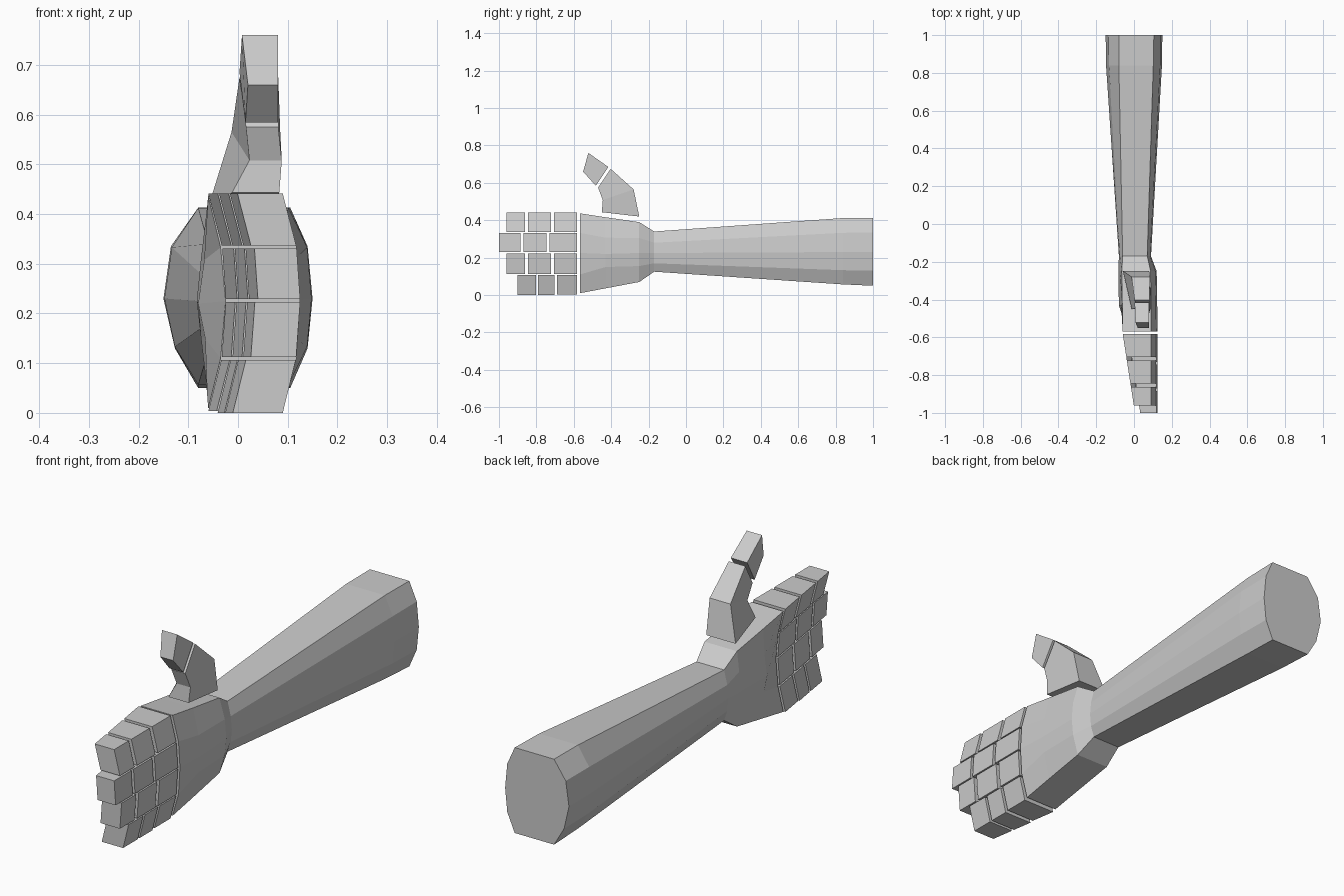
import bpy, bmesh

if "Cube" in bpy.data.objects:
    bpy.data.objects.remove(bpy.data.objects["Cube"])

skin = bpy.data.materials.new("light_grey")
skin.diffuse_color = (0.6, 0.6, 0.6, 1)
skin.use_nodes = True
skin.node_tree.nodes["Principled BSDF"].inputs["Base Color"].default_value = skin.diffuse_color


def loft(name, rings):
    """Join matching closed rings of points into a capped, flat-shaded solid."""
    bm = bmesh.new()
    rows = [[bm.verts.new(p) for p in ring] for ring in rings]
    n = len(rows[0])
    for a, b in zip(rows, rows[1:]):
        for i in range(n):
            j = (i + 1) % n
            bm.faces.new((a[i], a[j], b[j], b[i]))
    bm.faces.new(rows[0])
    bm.faces.new(rows[-1][::-1])
    bmesh.ops.recalc_face_normals(bm, faces=bm.faces[:])
    mesh = bpy.data.meshes.new(name)
    bm.to_mesh(mesh)
    bm.free()
    mesh.materials.append(skin)
    obj = bpy.data.objects.new(name, mesh)
    bpy.context.collection.objects.link(obj)
    return obj


def section(y, top, bottom, right, left, mids):
    """Ten-sided cross-section: right and left give x at corner, side and middle
    (left also lists its lower side); mids are the upper, middle, lower heights."""
    rc, rs, rm = right
    lc, lu, lm, ll = left
    u, m, d = mids
    pts = [(lc, top), (rc, top), (rs, u), (rm, m), (rs, d),
           (rc, bottom), (lc, bottom), (ll, d), (lm, m), (lu, u)]
    return [(x, y, z) for x, z in pts]


# Forearm, wrist and palm
loft("forearm_and_palm", [
    section(1.0, .413, .05, (.105, .14, .15), (-.08, -.135, -.15, -.127), (.335, .23, .13)),
    section(.84, .412, .057, (.102, .139, .148), (-.08, -.133, -.148, -.127), (.333, .23, .133)),
    section(-.17, .34, .125, (.07, .085, .09), (-.06, -.075, -.08, -.075), (.28, .225, .17)),
    section(-.25, .39, .07, (.088, .113, .12), (-.065, -.075, -.083, -.075), (.305, .225, .155)),
    section(-.43, .416, .036, (.09, .116, .123), (-.062, -.068, -.08, -.066), (.307, .22, .15)),
    section(-.568, .437, .01, (.09, .118, .125), (-.06, -.035, -.025, -.035), (.333, .225, .11)),
])

# Fingers: sheared blocks following the knuckle arch, thinner toward the tips
FINGERS = {
    "little": ((.004, 0.0), (.106, .026), (-.582, -.69, -.703, -.79, -.802, -.90)),
    "ring": ((.112, .027), (.223, .035), (-.582, -.705, -.722, -.845, -.862, -.96)),
    "middle": ((.229, .035), (.331, .028), (-.582, -.73, -.745, -.87, -.885, -1.0)),
    "index": ((.337, .027), (.441, 0.0), (-.582, -.705, -.722, -.845, -.862, -.96)),
}
for name, ((z0, a0), (z1, a1), ys) in FINGERS.items():
    for k in range(3):
        rings = []
        for y in ys[2 * k:2 * k + 2]:
            inner = -.06 + (-.58 - y) * .155
            zs = z0 - (.004 if name == "little" and k else 0)
            rings.append([(inner + a0, y, zs), (.09 + a0, y, zs),
                          (.09 + a1, y, z1), (inner + a1, y, z1)])
        loft(f"{name}_finger_{k + 1}", rings)


def thumb_ring(back, front):
    """Each edge is (y, z, x left, x right)."""
    (yb, zb, bl, br), (yf, zf, fl, fr) = back, front
    return [(bl, yb, zb), (br, yb, zb), (fr, yf, zf), (fl, yf, zf)]


# Thumb base and tip
loft("thumb_base", [
    thumb_ring((-.25, .42, -.058, .08), (-.45, .443, -.012, .083)),
    thumb_ring((-.28, .565, -.013, .085), (-.445, .508, .023, .088)),
    thumb_ring((-.403, .675, .003, .081), (-.47, .575, .016, .081)),
])
loft("thumb_tip", [
    thumb_ring((-.415, .685, .003, .08), (-.482, .584, .015, .08)),
    thumb_ring((-.522, .76, .008, .08), (-.55, .66, .02, .08)),
])
